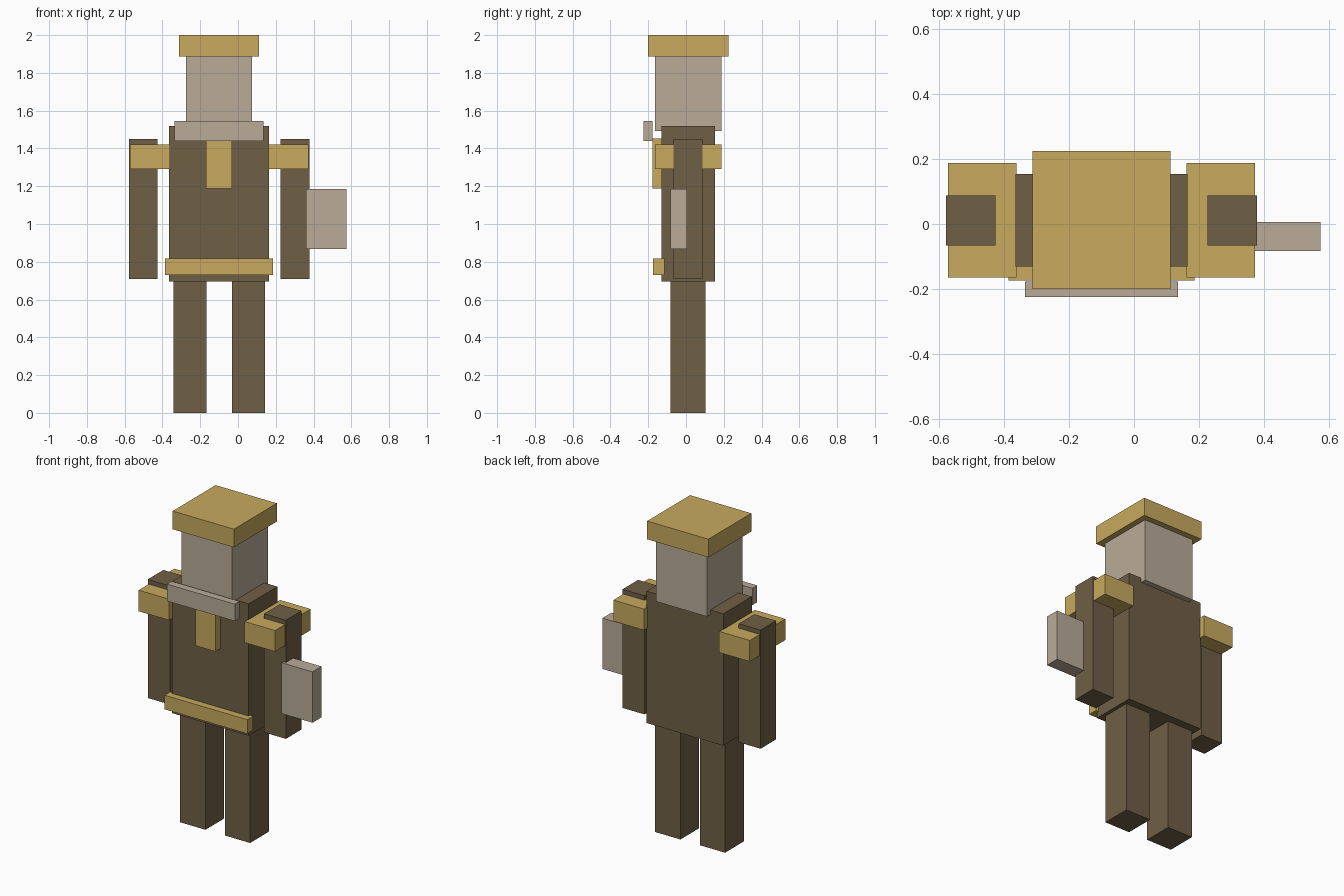
import bpy

cube = bpy.data.objects.get("Cube")
if cube:
    bpy.data.objects.remove(cube, do_unlink=True)


def linear(c):
    c /= 255
    return c / 12.92 if c <= 0.04045 else ((c + 0.055) / 1.055) ** 2.4


def make_material(name, *rgb):
    color = (*[linear(c) for c in rgb], 1)
    mat = bpy.data.materials.new(name)
    mat.use_nodes = True
    mat.diffuse_color = color
    bsdf = mat.node_tree.nodes["Principled BSDF"]
    bsdf.inputs["Base Color"].default_value = color
    bsdf.inputs["Roughness"].default_value = 0.9
    return mat


brown = make_material("brown_cloth", 112, 96, 70)
gold = make_material("gold_trim", 200, 170, 94)
taupe = make_material("pale_taupe", 186, 171, 152)


def box(name, mat, x, y, z):
    """Axis-aligned box from (min, max) ranges."""
    bpy.ops.mesh.primitive_cube_add(size=1, location=[sum(r) / 2 for r in (x, y, z)])
    obj = bpy.context.object
    obj.name = obj.data.name = name
    for v in obj.data.vertices:
        v.co = [c * (r[1] - r[0]) for c, r in zip(v.co, (x, y, z))]
    obj.data.materials.append(mat)
    return obj


MID = -0.1  # centre line of the body


def centred(name, mat, half, y, z):
    return box(name, mat, (MID - half, MID + half), y, z)


def pair(name, mat, inner, outer, y, z):
    box("left_" + name, mat, (MID + inner, MID + outer), y, z)
    box("right_" + name, mat, (MID - outer, MID - inner), y, z)


# Body and head
centred("torso", brown, 0.265, (-0.13, 0.153), (0.695, 1.52))
centred("head", taupe, 0.175, (-0.165, 0.187), (1.492, 1.886))
centred("hat", gold, 0.212, (-0.2, 0.224), (1.886, 2))

# Limbs
pair("leg", brown, 0.067, 0.242, (-0.083, 0.102), (0, 0.695))
pair("arm", brown, 0.326, 0.478, (-0.066, 0.088), (0.708, 1.45))
pair("shoulder_pad", gold, 0.261, 0.472, (-0.165, 0.187), (1.29, 1.422))

# Front details
centred("collar", taupe, 0.235, (-0.224, -0.177), (1.44, 1.546))
centred("chest_strip", gold, 0.069, (-0.178, -0.125), (1.187, 1.452))
centred("belt", gold, 0.286, (-0.174, -0.115), (0.73, 0.818))

# Plate held beside the left arm
box("hand_plate", taupe, (0.36, 0.574), (-0.083, 0.006), (0.868, 1.186))
